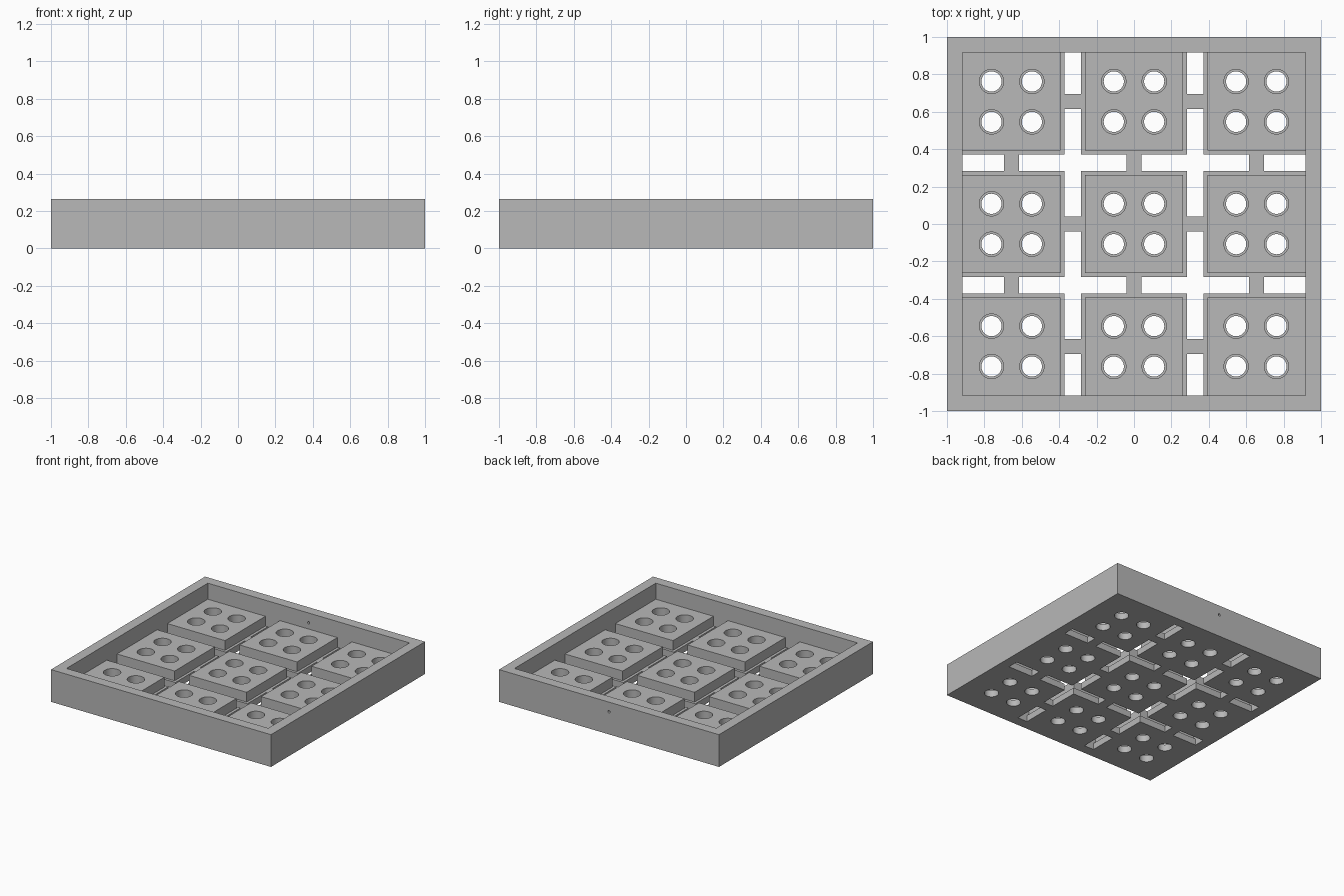
import bpy
import bmesh
import math
from mathutils import Matrix

if "Cube" in bpy.data.objects:
    bpy.data.objects.remove(bpy.data.objects["Cube"], do_unlink=True)

HEIGHT = 0.265      # rim
BLOCK_TOP = 0.133
FLOOR_TOP = 0.053
INNER = 0.917       # inside of the walls
PITCH = 0.654       # spacing of blocks
LANE = PITCH / 2    # centre lines between blocks
BRIDGE = 0.04       # half width of the bridges across the slots

grey = bpy.data.materials.new("mid_grey")
grey.use_nodes = True
colour = (0.48, 0.48, 0.48, 1)
grey.diffuse_color = colour
grey.node_tree.nodes["Principled BSDF"].inputs["Base Color"].default_value = colour


def add_box(bm, x, y, z):
    """Box spanning the (low, high) pairs x, y and z."""
    size = [b - a for a, b in (x, y, z)]
    mid = [(a + b) / 2 for a, b in (x, y, z)]
    bmesh.ops.create_cube(bm, size=1,
                          matrix=Matrix.Translation(mid) @ Matrix.Diagonal((*size, 1)))


def add_cylinder(bm, centre, radius, depth, tilt=0.0, sides=40):
    bmesh.ops.create_cone(bm, cap_ends=True, segments=sides, radius1=radius,
                          radius2=radius, depth=depth,
                          matrix=Matrix.Translation(centre) @ Matrix.Rotation(tilt, 4, "X"))


def make_object(name, bm):
    mesh = bpy.data.meshes.new(name)
    bm.to_mesh(mesh)
    bm.free()
    obj = bpy.data.objects.new(name, mesh)
    bpy.context.collection.objects.link(obj)
    return obj


def cut(target, name, bm):
    """Subtract the shapes in bm from target."""
    cutter = make_object(name, bm)
    cutter.hide_render = True
    mod = target.modifiers.new(name, "BOOLEAN")
    mod.operation = "DIFFERENCE"
    mod.solver = "EXACT"
    mod.object = cutter
    bpy.context.view_layer.objects.active = target
    bpy.ops.object.modifier_apply(modifier=mod.name)
    bpy.data.objects.remove(cutter, do_unlink=True)


# Solid tray
bm = bmesh.new()
add_box(bm, (-1, 1), (-1, 1), (0, HEIGHT))
tray = make_object("tray", bm)
tray.data.materials.append(grey)

# Open cavity above the blocks
bm = bmesh.new()
add_box(bm, (-INNER, INNER), (-INNER, INNER), (BLOCK_TOP, HEIGHT + 0.1))
cut(tray, "cavity", bm)

# Channels that separate the nine blocks, in both directions
for swap in (False, True):
    bm = bmesh.new()
    for lane in (-LANE, LANE):
        across, along = (lane - 0.066, lane + 0.066), (-INNER, INNER)
        x, y = (along, across) if swap else (across, along)
        add_box(bm, x, y, (FLOOR_TOP, BLOCK_TOP + 0.05))
    cut(tray, "channels", bm)

# Slots through the floor, interrupted by bridges
spans = [(-INNER, -PITCH - BRIDGE), (-PITCH + BRIDGE, -BRIDGE),
         (BRIDGE, PITCH - BRIDGE), (PITCH + BRIDGE, INNER)]
for swap in (False, True):
    bm = bmesh.new()
    for lane in (-LANE, LANE):
        for along in spans:
            across = (lane - 0.044, lane + 0.044)
            x, y = (along, across) if swap else (across, along)
            add_box(bm, x, y, (-0.1, FLOOR_TOP + 0.03))
    cut(tray, "slots", bm)

# Four stepped holes in each block: wide above, narrow through the floor
holes = [i * PITCH + s * 0.108 for i in (-1, 0, 1) for s in (-1, 1)]
for radius, low in ((0.065, FLOOR_TOP), (0.054, -0.1)):
    bm = bmesh.new()
    for hx in holes:
        for hy in holes:
            add_cylinder(bm, (hx, hy, (low + 0.2) / 2), radius, 0.2 - low)
    cut(tray, "holes", bm)

# Small cable hole in the back wall
bm = bmesh.new()
add_cylinder(bm, (0, 0.96, 0.185), 0.01, 0.3, math.pi / 2, 16)
cut(tray, "cable_hole", bm)

bpy.ops.object.select_all(action="DESELECT")
tray.select_set(True)
bpy.context.view_layer.objects.active = tray
bpy.ops.object.shade_smooth_by_angle(angle=math.radians(30))
